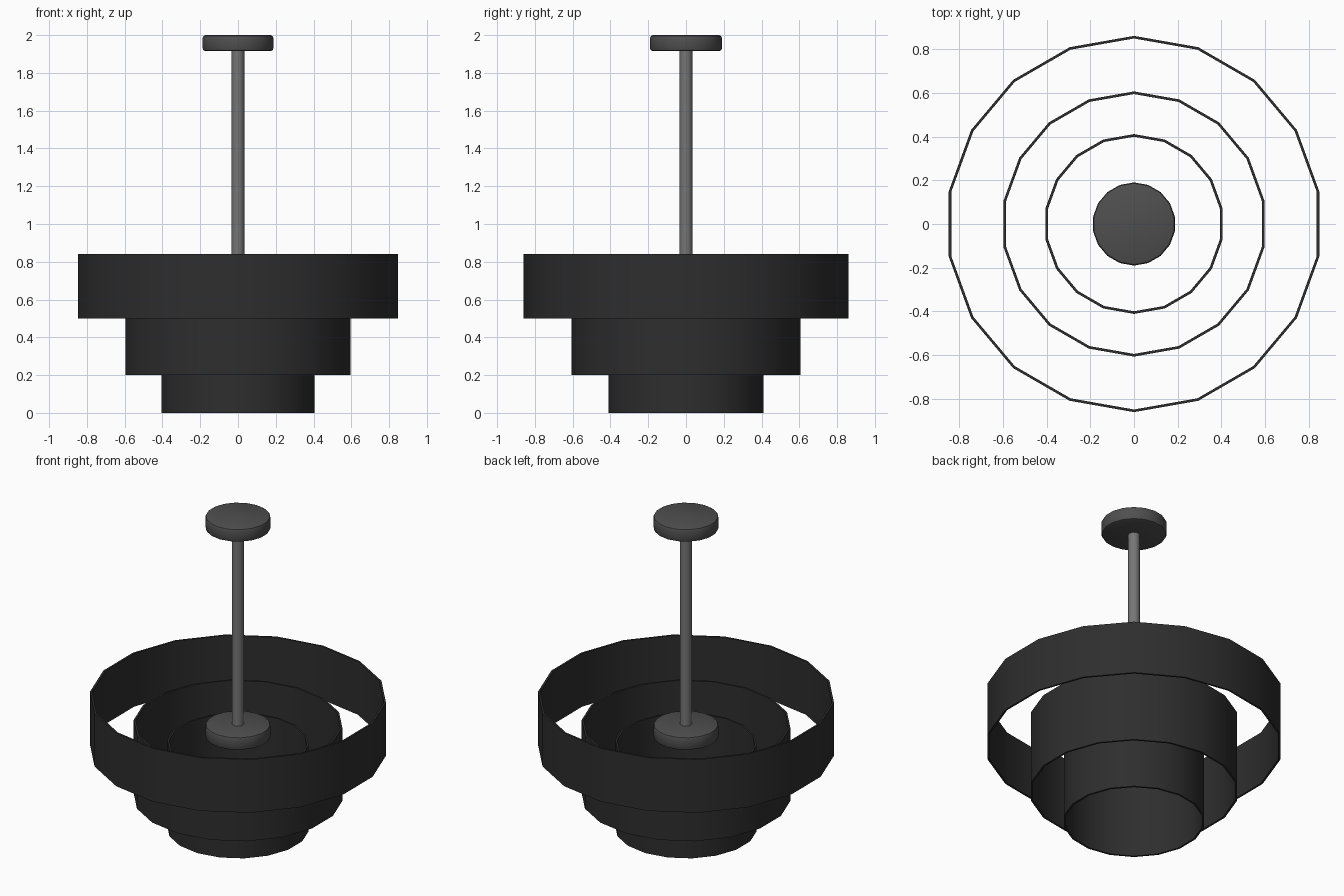
import bpy, bmesh, math

if "Cube" in bpy.data.objects:
    bpy.data.objects.remove(bpy.data.objects["Cube"])

SIDES = 18


def material(name, v):
    m = bpy.data.materials.new(name)
    m.diffuse_color = (v, v, v, 1)
    m.use_nodes = True
    m.node_tree.nodes["Principled BSDF"].inputs["Base Color"].default_value = m.diffuse_color
    return m


black = material("matte black", 0.027)
grey = material("dark grey metal", 0.078)
steel = material("rod grey", 0.18)


def lathe(name, profile, sides, mat, closed=False):
    """Revolve a (radius, z) profile, one vertex column on +y."""
    bm = bmesh.new()
    cols = []
    for i in range(sides):
        a = math.pi / 2 + 2 * math.pi * i / sides
        cols.append([bm.verts.new((r * math.cos(a), r * math.sin(a), z)) for r, z in profile])
    n = len(profile)
    for i in range(sides):
        a, b = cols[i], cols[(i + 1) % sides]
        for j in range(n if closed else n - 1):
            k = (j + 1) % n
            bm.faces.new((a[j], b[j], b[k], a[k]))
    if not closed:
        bm.faces.new([c[0] for c in cols])
        bm.faces.new([c[-1] for c in cols])
    bmesh.ops.recalc_face_normals(bm, faces=bm.faces)
    mesh = bpy.data.meshes.new(name)
    bm.to_mesh(mesh)
    bm.free()
    ob = bpy.data.objects.new(name, mesh)
    bpy.context.collection.objects.link(ob)
    mesh.materials.append(mat)
    bpy.ops.object.select_all(action='DESELECT')
    ob.select_set(True)
    bpy.context.view_layer.objects.active = ob
    bpy.ops.object.shade_smooth_by_angle(angle=math.radians(35))
    return ob


# Three nested open shade rings: radius, bottom, top
T = 0.012
for name, r, z0, z1 in (("outer_shade", 0.86, 0.50, 0.84),
                        ("middle_shade", 0.606, 0.20, 0.67),
                        ("inner_shade", 0.411, 0.0, 0.55)):
    lathe(name, [(r, z0), (r, z1), (r - T, z1), (r - T, z0)], SIDES, black, closed=True)


# Ceiling plate and matching hub, with rounded rims
def disc(name, z0, z1, r=0.19, b=0.014):
    c = b * 0.3
    lathe(name, [(r - b, z0), (r - c, z0 + c), (r, z0 + b),
                 (r, z1 - b), (r - c, z1 - c), (r - b, z1)], SIDES, grey)


disc("ceiling_plate", 1.915, 2.0)
disc("lower_hub", 0.585, 0.67)

# Hanging rod
lathe("hanging_rod", [(0.034, 0.66), (0.034, 1.925)], 16, steel)
